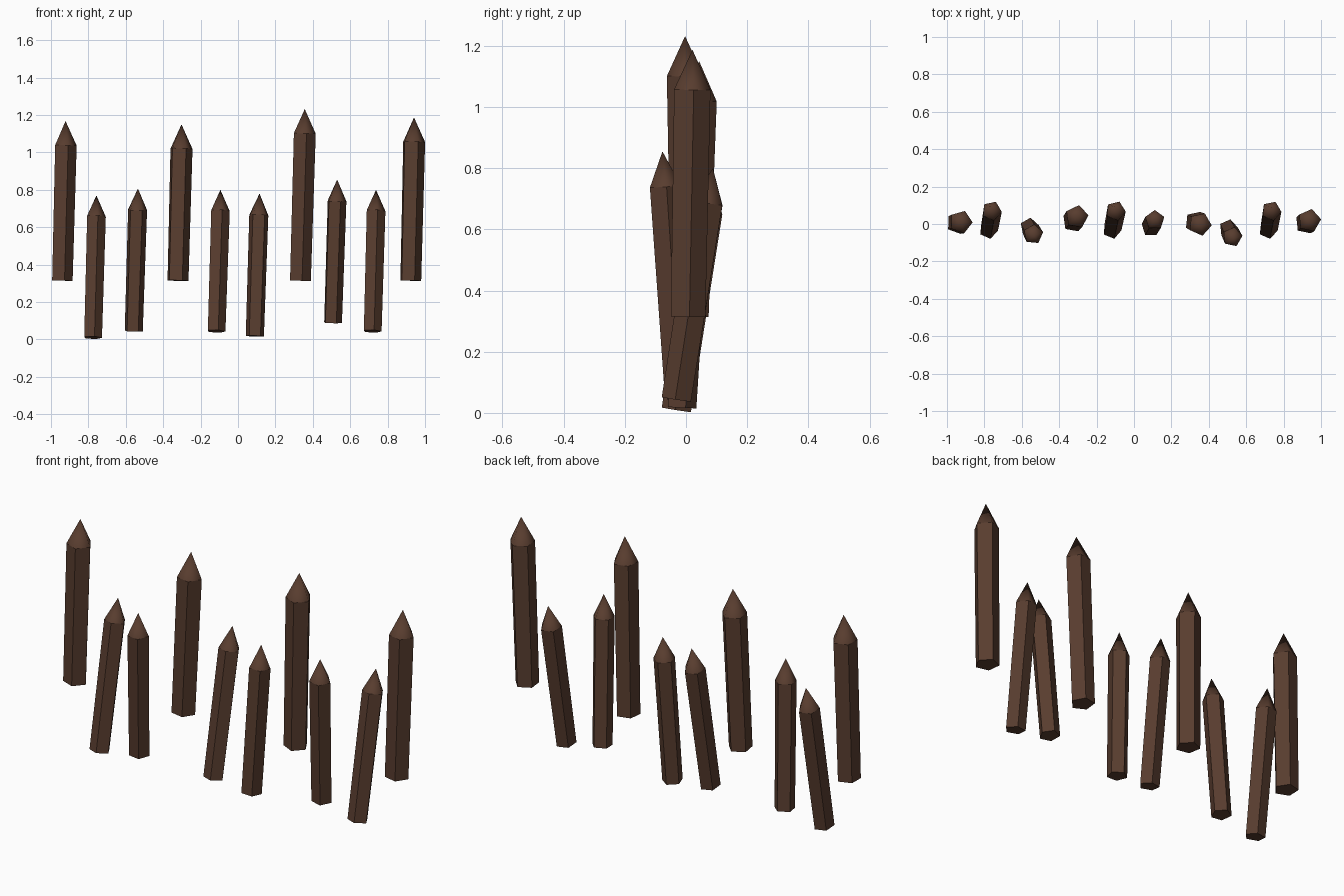
import bpy, bmesh, math
from mathutils import Vector

if "Cube" in bpy.data.objects:
    bpy.data.objects.remove(bpy.data.objects["Cube"])

wood = bpy.data.materials.new("dark brown wood")
wood.diffuse_color = (0.098, 0.046, 0.028, 1)
wood.use_nodes = True
wood.node_tree.nodes["Principled BSDF"].inputs["Base Color"].default_value = wood.diffuse_color


def stake(name, base, tip, radius, point, phase):
    """Five-sided post from base to tip, with a sharpened end of length 'point'."""
    base, tip = Vector(base), Vector(tip)
    axis = tip - base
    length = axis.length
    rot = Vector((0, 0, 1)).rotation_difference(axis.normalized())
    bm = bmesh.new()

    def ring(r, z):
        return [bm.verts.new(base + rot @ Vector((
            r * math.cos(math.radians(phase + 72 * i)),
            r * math.sin(math.radians(phase + 72 * i)), z))) for i in range(5)]

    low = ring(radius * 0.98, 0)
    high = ring(radius * 1.03, length - point)
    apex = bm.verts.new(tip)
    bm.faces.new(low[::-1])
    for i in range(5):
        j = (i + 1) % 5
        side = bm.faces.new((low[i], low[j], high[j], high[i]))
        for e in side.edges:
            e.smooth = False
        bm.faces.new((high[i], high[j], apex)).smooth = True   # soft-shaded point
    mesh = bpy.data.meshes.new(name)
    bm.to_mesh(mesh)
    bm.free()
    mesh.materials.append(wood)
    bpy.context.collection.objects.link(bpy.data.objects.new(name, mesh))


# tall stakes: base x, base y, tip x, tip y, tip z, phase
for n, (bx, by, tx, ty, tz, ph) in enumerate([
        (-0.944, 0.005, -0.922, 0.012, 1.168, -2),
        (-0.324, 0.015, -0.302, 0.043, 1.15, 8),
        (0.33, 0.01, 0.357, -0.003, 1.232, -6),
        (0.92, 0.005, 0.941, 0.021, 1.187, 6)]):
    stake(f"tall_stake_{n + 1}", (bx, by, 0.315), (tx, ty, tz), 0.061, 0.13, ph)

# short stakes, leaning forward or back: base x, y, z, tip x, y, z, phase
for n, (bx, by, bz, tx, ty, tz, ph) in enumerate([
        (-0.778, -0.03, 0.010, -0.757, 0.088, 0.77, -6),
        (-0.559, -0.017, 0.045, -0.535, -0.062, 0.807, 12),
        (-0.118, -0.03, 0.044, -0.094, 0.088, 0.80, -4),
        (0.09, -0.017, 0.018, 0.115, 0.028, 0.78, 18),
        (0.505, -0.025, 0.09, 0.53, -0.077, 0.855, 6),
        (0.717, -0.03, 0.044, 0.738, 0.088, 0.80, -6)]):
    stake(f"short_stake_{n + 1}", (bx, by, bz), (tx, ty, tz), 0.052, 0.115, ph)
